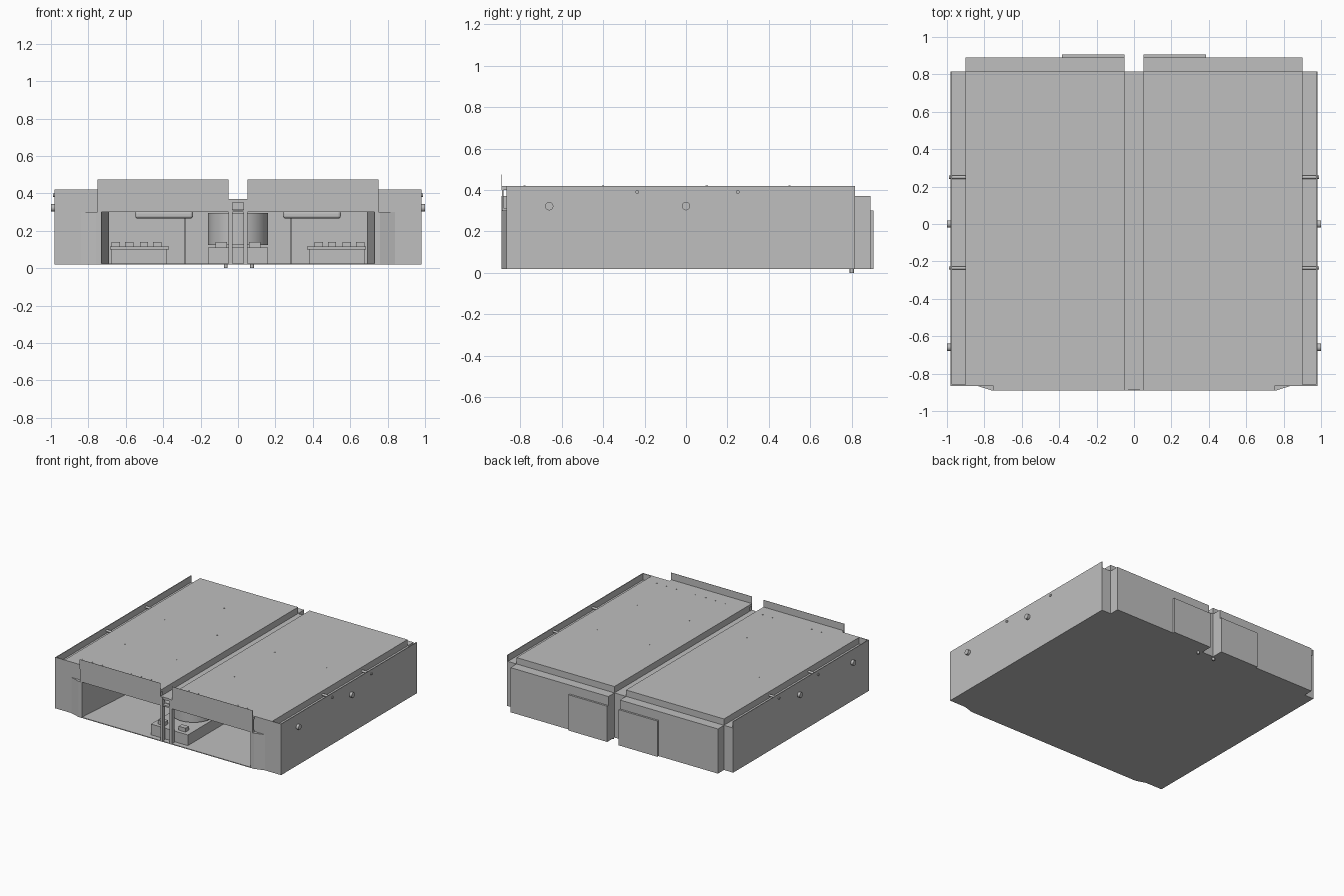
import bpy, bmesh, math
from mathutils import Matrix, Vector

cube = bpy.data.objects.get("Cube")
if cube:
    bpy.data.objects.remove(cube, do_unlink=True)

grey = bpy.data.materials.new("sheet_metal_grey")
grey.use_nodes = True
GREY = (0.52, 0.52, 0.52, 1)
grey.diffuse_color = GREY
grey.node_tree.nodes["Principled BSDF"].inputs["Base Color"].default_value = GREY
T = 0.006  # sheet thickness


def finish(name, bm):
    bmesh.ops.recalc_face_normals(bm, faces=bm.faces)
    mesh = bpy.data.meshes.new(name)
    bm.to_mesh(mesh)
    bm.free()
    mesh.materials.append(grey)
    obj = bpy.data.objects.new(name, mesh)
    bpy.context.scene.collection.objects.link(obj)
    return obj


def box(name, x, y, z, bevel=0):
    """Box between pairs of bounds."""
    bm = bmesh.new()
    lo, hi = Vector(v[0] for v in (x, y, z)), Vector(v[1] for v in (x, y, z))
    bmesh.ops.create_cube(bm, size=1, matrix=Matrix.Translation((lo + hi) / 2)
                          @ Matrix.Diagonal((*(hi - lo), 1)))
    obj = finish(name, bm)
    if bevel:
        mod = obj.modifiers.new("rounded", 'BEVEL')
        mod.width, mod.segments = bevel, 3
    return obj


def pair(name, x, y, z, bevel=0):
    """A box on each side of the centre line."""
    box("left_" + name, x, y, z, bevel)
    box("right_" + name, (-x[1], -x[0]), y, z, bevel)


def rod(name, centre, radius, length, axis='Z', sides=24):
    bm = bmesh.new()
    turn = Matrix.Rotation(math.pi / 2, 4, 'Y') if axis == 'X' else Matrix()
    bmesh.ops.create_cone(bm, cap_ends=True, segments=sides, radius1=radius, radius2=radius,
                          depth=length, matrix=Matrix.Translation(centre) @ turn)
    for f in bm.faces:
        f.smooth = len(f.verts) == 4
    for e in bm.edges:
        e.smooth = all(f.smooth for f in e.link_faces)
    return finish(name, bm)


def prism(name, outline, z0, z1):
    """Vertical extrusion of a plan outline."""
    bm = bmesh.new()
    face = bm.faces.new([bm.verts.new((x, y, z0)) for x, y in outline])
    up = bmesh.ops.extrude_face_region(bm, geom=[face])["geom"]
    bmesh.ops.translate(bm, vec=(0, 0, z1 - z0),
                        verts=[v for v in up if isinstance(v, bmesh.types.BMVert)])
    return finish(name, bm)


FRONT, BACK, LOW, TOP, LEDGE = -0.865, 0.815, 0.02, 0.42, 0.37

# Outer shell
box("floor_plate", (-0.98, 0.98), (FRONT, BACK), (LOW, LOW + T))
box("floor_front_lip", (-0.75, 0.75), (-0.89, FRONT), (LOW, LOW + T))
pair("side_wall", (0.98 - T, 0.98), (FRONT, BACK), (LOW, TOP))
pair("front_wall", (0.73, 0.98), (FRONT, FRONT + T), (LOW, TOP))
pair("corner_back_wall", (0.90, 0.98), (BACK - T, BACK), (LOW, LEDGE))
pair("gutter_floor", (0.89, 0.98), (FRONT, BACK), (LEDGE - T, LEDGE))
box("centre_trough", (-0.06, 0.06), (FRONT, BACK), (LEDGE - T, LEDGE))
box("centre_back_wall", (-0.06, 0.06), (BACK - T, BACK), (LOW, LEDGE))

# Back boxes and their cover plates
pair("back_box", (0.05, 0.90), (BACK - T, 0.89), (LOW, LEDGE))
pair("back_cover", (0.05, 0.385), (0.89, 0.905), (LOW, 0.30))

# Lids with upright front flanges
pair("lid", (0.05, 0.90), (FRONT, BACK), (LEDGE - T, TOP))
pair("lid_front_strip", (0.05, 0.75), (-0.89, FRONT), (0.40, TOP))
pair("lid_flange", (0.05, 0.75), (-0.89, -0.888), (0.40, 0.475))
pair("front_header", (0.05, 0.75), (-0.889, -0.88), (0.31, 0.40))
box("header_lip", (-0.75, 0.75), (-0.889, -0.85), (0.30, 0.312))
box("ceiling", (-0.75, 0.75), (-0.86, BACK), (0.31, 0.31 + T))

# Raised corner covers and inner guide walls beside the opening
for side, s in (("left", 1), ("right", -1)):
    prism(side + "_corner_cover",
          [(s * x, y) for x, y in ((0.73, FRONT), (0.73, -0.89), (0.76, -0.89), (0.84, FRONT))],
          LOW, 0.30)
    prism(side + "_guide_wall",
          [(s * x, y) for x, y in ((0.73, -0.88), (0.69, -0.35), (0.69, BACK),
                                   (0.70, BACK), (0.70, -0.35), (0.74, -0.88))], LOW, 0.31)
    # Side studs and gutter rods
    for i, y in enumerate((0, -0.66)):
        rod(f"{side}_stud_{i}", (s * 0.985, y, 0.322), 0.02, 0.03, 'X')
    for i, y in enumerate((0.25, -0.235)):
        rod(f"{side}_gutter_rod_{i}", (s * 0.943, y, 0.39), 0.009, 0.09, 'X', 12)
    # Lid rivets
    for i in range(9):
        rod(f"{side}_front_rivet_{i}", (s * (0.12 + 0.085 * i), -0.78, TOP), 0.005, 0.003, sides=8)
    for i, (x, y) in enumerate(((0.25, -0.4), (0.7, -0.4), (0.25, 0.1), (0.7, 0.1), (0.47, 0.5))):
        rod(f"{side}_lid_rivet_{i}", (s * x, y, TOP), 0.005, 0.003, sides=8)

# Centre posts, motor unit and feet
pair("centre_post", (0.03, 0.05), (-0.89, -0.86), (LOW, LEDGE))
box("post_bridge", (-0.05, 0.05), (-0.885, -0.86), (0.35, LEDGE))
box("motor_base", (-0.16, 0.16), (-0.85, -0.40), (LOW, 0.11))
pair("motor_bracket", (0.06, 0.12), (-0.82, -0.78), (0.11, 0.14))
rod("motor_drum", (0, -0.55, 0.21), 0.16, 0.17, sides=48)
pair("inner_partition", (0.28, 0.286), (0.20, BACK), (LOW, 0.31))
for i, x in enumerate((-0.065, 0.075)):
    rod(f"foot_{i}", (x, 0.80, 0.012), 0.01, 0.024, sides=12)

# Electronics trays and ceiling lamps
pair("electronics_tray", (0.38, 0.68), (-0.25, 0.25), (LOW, 0.10))
pair("tray_cover", (0.37, 0.685), (-0.26, 0.25), (0.10, 0.115))
for i, x in enumerate((0.41, 0.48, 0.56, 0.63)):
    pair(f"tray_component_{i}", (x, x + 0.045), (-0.2, 0.1 - 0.05 * i), (0.115, 0.14))
pair("ceiling_lamp", (0.24, 0.55), (-0.45, 0.1), (0.265, 0.308), 0.015)
